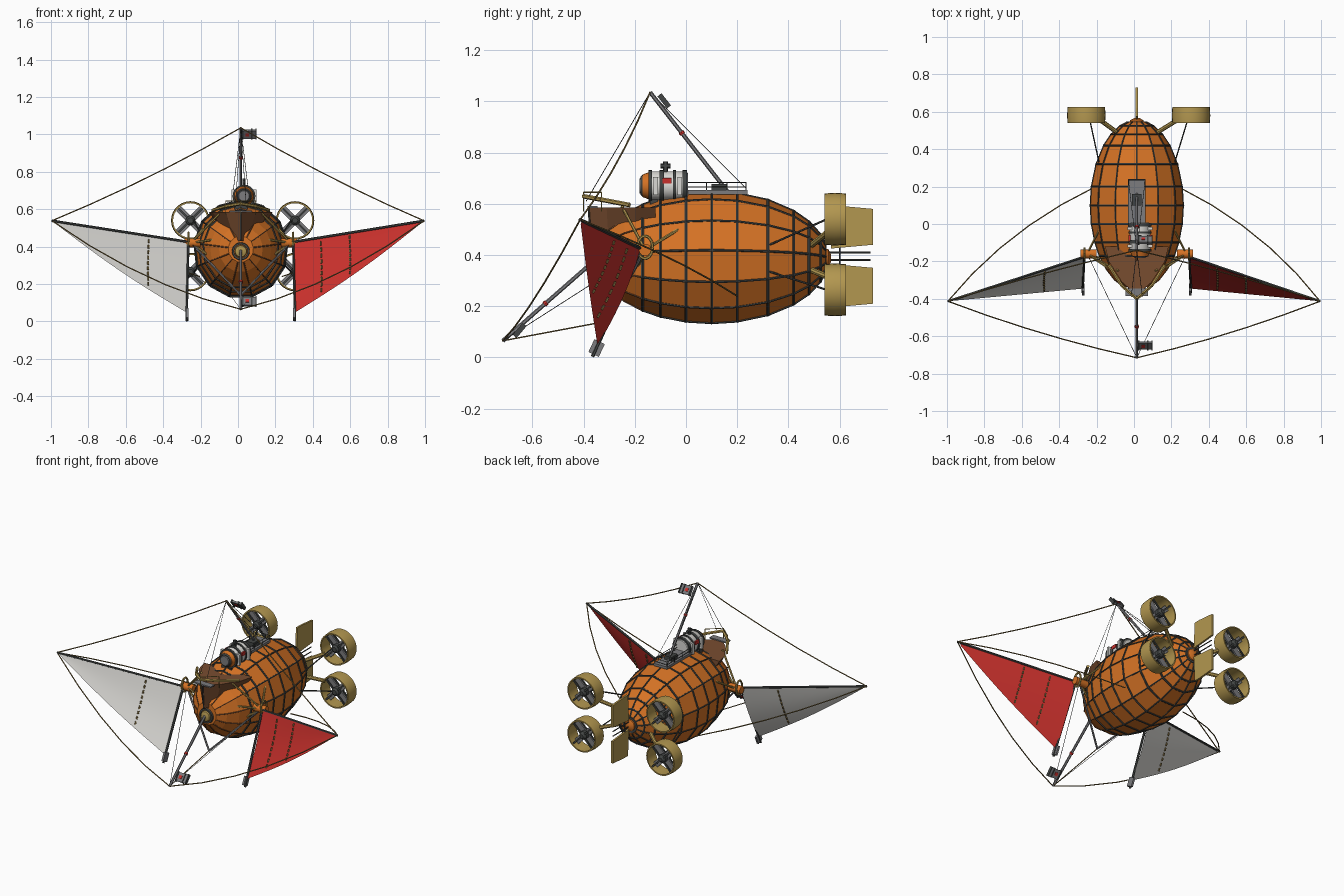
import bpy, bmesh
from math import pi, sin, cos, sqrt, radians
from mathutils import Vector as V, Matrix

if "Cube" in bpy.data.objects:
    bpy.data.objects.remove(bpy.data.objects["Cube"])


def material(name, *rgb):
    m = bpy.data.materials.new(name)
    m.use_nodes = True
    m.diffuse_color = (*rgb, 1)
    m.node_tree.nodes["Principled BSDF"].inputs["Base Color"].default_value = (*rgb, 1)
    return m


ORANGE = material("orange canvas", .67, .17, .018)
DARK = material("dark iron", .055, .06, .058)
STEEL = material("grey steel", .2, .2, .21)
GOLD = material("brass", .45, .31, .08)
BROWN = material("brown wood", .19, .075, .03)
RED = material("red cloth", .58, .03, .025)
WHITE = material("pale cloth", .7, .69, .66)
ROPE = material("rope", .24, .165, .055)

CX, CZ = .015, .387          # hull axis


def finish(name, bm, mat, smooth=False):
    bmesh.ops.recalc_face_normals(bm, faces=bm.faces)
    me = bpy.data.meshes.new(name)
    bm.to_mesh(me)
    bm.free()
    me.materials.append(mat)
    ob = bpy.data.objects.new(name, me)
    bpy.context.collection.objects.link(ob)
    if smooth:
        bpy.ops.object.select_all(action='DESELECT')
        ob.select_set(True)
        bpy.context.view_layer.objects.active = ob
        bpy.ops.object.shade_smooth_by_angle(angle=radians(35))


def rods(name, paths, r, mat, sides=6):
    """Round bars along each polyline."""
    bm = bmesh.new()
    for path in paths:
        for a, b in zip(path, path[1:]):
            a, b = V(a), V(b)
            d = b - a
            mx = Matrix.Translation((a + b) / 2) @ d.to_track_quat('Z', 'Y').to_matrix().to_4x4()
            bmesh.ops.create_cone(bm, cap_ends=True, segments=sides, radius1=r, radius2=r,
                                  depth=d.length, matrix=mx)
    finish(name, bm, mat, True)


def boxes(name, items, mat):
    """Items are (centre, size) or (centre, size, angle, axis)."""
    bm = bmesh.new()
    for c, s, *turn in items:
        rot = Matrix.Rotation(radians(turn[0]), 4, turn[1]) if turn else Matrix()
        bmesh.ops.create_cube(bm, size=1, matrix=Matrix.Translation(c) @ rot @ Matrix.Diagonal((*s, 1)))
    finish(name, bm, mat)


def circle(y, r, x, z, n, tall=1):
    angles = [pi / 2 + 2 * pi * i / n for i in range(n)]
    return [(x + r * cos(a), y, z + tall * r * sin(a)) for a in angles]


def lathe(name, profile, x, z, mat, n=24, loop=False, smooth=True, tall=1):
    """Spin (y, radius) pairs about an axis along y."""
    bm = bmesh.new()
    rings = [[bm.verts.new(p) for p in circle(y, r, x, z, n, tall)] for y, r in profile]
    pairs = list(zip(rings, rings[1:])) + ([(rings[-1], rings[0])] if loop else [])
    for a, b in pairs:
        for i in range(n):
            bm.faces.new((a[i], a[i - 1], b[i - 1], b[i]))
    if not loop:
        bm.faces.new(rings[0])
        bm.faces.new(rings[-1])
    finish(name, bm, mat, smooth)


def plate(name, outline, thick, mat):
    """Upright plate from a (y, z) outline."""
    bm = bmesh.new()
    f = bm.faces.new([bm.verts.new((CX - thick / 2, y, z)) for y, z in outline])
    ext = bmesh.ops.extrude_face_region(bm, geom=[f])["geom"]
    bmesh.ops.translate(bm, vec=(thick, 0, 0), verts=[g for g in ext if isinstance(g, bmesh.types.BMVert)])
    finish(name, bm, mat)


def slack(a, b, sag, n=5):
    a, b, sag = V(a), V(b), V(sag)
    return [a.lerp(b, i / n) + sag * 4 * (i / n) * (1 - i / n) for i in range(n + 1)]


# Thirteen-sided hull with hoops and lengthwise ribs
SIDES = 13
stations = (-.338, -.3, -.24, -.17, -.1, 0, .1, .2, .32, .42, .48, .525, .545)
profile = [(y, .25 * sqrt(1 - ((y - .1) / .455) ** 2)) for y in stations]
lathe("hull", profile, CX, CZ, ORANGE, SIDES, smooth=False, tall=1.04)
hoops = [circle(y, r, CX, CZ, SIDES, 1.04) for y, r in profile]
rods("hull_hoops", [h + h[:1] for h in hoops[3:12]], .006, DARK)
rods("hull_ribs", list(zip(*hoops[3:])), .0045, DARK)
rods("nose_ribs", list(zip(*hoops[:4])), .0035, BROWN)

# Nose and tail fittings
lathe("nose_ring", [(-.35, .046), (-.32, .05), (-.32, .036), (-.35, .036)], CX, .375, DARK, loop=True)
lathe("nose_cap", [(-.362, .016), (-.356, .03), (-.32, .036)], CX, .375, GOLD)
lathe("tail_ring", [(.53, .058), (.548, .05), (.548, .03), (.53, .03)], CX, CZ, DARK, loop=True)
lathe("tail_cap", [(.53, .04), (.555, .036), (.566, .015)], CX, CZ, ORANGE)

# Wooden foredeck shaped like a prow
bm = bmesh.new()
plan = [(-.17, -.12), (-.15, -.2), (-.08, -.31), (0, -.38), (.08, -.31), (.15, -.2), (.17, -.12)]
top = [bm.verts.new((CX + x, y, .585)) for x, y in plan]
low = [bm.verts.new((CX + x * .4, y * .97, .43)) for x, y in plan]
bm.faces.new(top)
bm.faces.new(low)
for i in range(len(plan)):
    bm.faces.new((top[i - 1], top[i], low[i], low[i - 1]))
finish("foredeck", bm, BROWN)
rail = [(CX + x, y - .02, .595 + max(0, -y - .2) * .19) for x, y in plan[1:-1]]
rods("foredeck_rail", [rail], .009, GOLD)
rods("foredeck_top_rail", [[(x, y, .645) for x, y, z in rail[1:-1]]], .0025, GOLD)
rods("foredeck_posts", [[(x, y, .57), (x, y, .645)] for x, y, z in rail[1:-1]], .0025, GOLD)
rods("stem_post", [[(CX, -.38, .585), (CX, -.37, .43)]], .004, DARK)
boxes("prow_step", [((CX, -.365, .588), (.12, .04, .008))], STEEL)

# Top deck with railing
boxes("top_deck", [((CX, .11, .645), (.095, .26, .016))], STEEL)
boxes("mast_step", [((CX, .13, .663), (.05, .06, .03))], DARK)
corners = [(CX + sx * .045, y) for sx, y in ((-1, 0), (-1, .235), (1, .235), (1, 0))]
rods("top_deck_rail", [[(x, y, z) for x, y in corners] for z in (.665, .683)], .002, DARK)
rods("top_deck_posts", [[(CX + s * .045, y, .645), (CX + s * .045, y, .683)]
                        for s in (-1, 1) for y in (0, .08, .16, .235)], .002, DARK)

# Engine drum on a pedestal
EX, EZ = .032, .67
lathe("engine_drum", [(-.15, .05), (-.14, .056), (0, .056), (.008, .048)], EX, EZ, WHITE)
for i, (y, w) in enumerate(((-.14, .014), (-.095, .018), (-.045, .012), (-.005, .018))):
    lathe(f"engine_band_{i}", [(y - w / 2, .061), (y + w / 2, .061)], EX, EZ, DARK)
lathe("engine_collar", [(-.17, .044), (-.147, .052)], EX, EZ, ORANGE)
lathe("engine_face", [(-.177, .036), (-.169, .043)], EX, EZ, DARK)
lathe("engine_hub", [(-.182, .028), (-.176, .032)], EX, EZ, STEEL)
boxes("engine_badge", [((EX + s * .056, -.075, EZ + .02), (.009, .035, .022)) for s in (-1, 1)], RED)
boxes("engine_pedestal", [((CX, y, .6), (.07, .03, .08)) for y in (-.125, -.02)], DARK)
rods("engine_chimney", [[(EX, -.08, .71), (EX, -.08, .765)], [(EX, -.1, .748), (EX, -.06, .748)]], .01, DARK)
boxes("engine_side_cylinders", [((EX + s * .055, y, EZ), (.025, .016, .07))
                                for s in (-1, 1) for y in (-.118, -.025)], WHITE)

# Mast and bowsprit
mast_foot, mast_top = (CX, .16, .65), (CX, -.14, 1.035)
sprit_foot, sprit_tip = (CX, -.31, .42), (CX, -.715, .065)
keel = (CX, -.315, .14)
rods("mast", [[mast_foot, mast_top]], .008, STEEL)
rods("bowsprit", [[sprit_foot, sprit_tip]], .008, STEEL)
for tag, foot, tip, tilt in (("mast", mast_foot, mast_top, 38), ("bowsprit", sprit_foot, sprit_tip, -40)):
    a, b = V(foot), V(tip)
    p = b.lerp(a, .1) + V((.045, .025, .005))
    boxes(tag + "_pennant", [(p, (.075, .012, .055), tilt, 'X')], STEEL)
    boxes(tag + "_pennant_bars", [(p + V((dx, 0, 0)), (.007, .02, .06), tilt, 'X')
                                  for dx in (-.034, .014, .036)], DARK)
    boxes(tag + "_pennant_badge", [(p + V((-.01, 0, 0)), (.02, .018, .02), tilt, 'X')], RED)
    q = b.lerp(a, .4)
    rods(tag + "_collar", [[q, q.lerp(a, .04)]], .011, RED, 8)

# Sails, spars, sail roots and rigging on both sides
for side, s, cloth, reefs in (("left", 1, RED, (.79, .57)), ("right", -1, WHITE, (.71,))):
    tip = V((s * .995, -.413, .538))
    head = V((CX + s * .28, -.175, .425))
    foot = V((CX + s * .285, -.345, .045))
    end = V((CX + s * .29, -.365, .003))
    root = V((CX + s * .265, -.16, .42))
    normal = (head - tip).cross(foot - tip).normalized()
    if normal.y < 0:
        normal.negate()

    def on_sail(u, v, lift=0):
        p = tip.lerp(head.lerp(foot, v), u)
        droop = V((0, 0, -.02)) * sin(pi * u) * v
        return p + droop + normal * (.014 * sin(pi * v) * u + lift)

    bm = bmesh.new()
    n = 12
    grid = [[bm.verts.new(on_sail(.03 + .97 * i / n, j / n)) for j in range(n + 1)] for i in range(n + 1)]
    for i in range(n):
        for j in range(n):
            bm.faces.new((grid[i][j], grid[i + 1][j], grid[i + 1][j + 1], grid[i][j + 1]))
    finish(side + "_sail", bm, cloth, True)
    rods(side + "_sail_reefs", [[on_sail(u, j / 10 - .03, k), on_sail(u, j / 10 + .03, k)]
                                for u in reefs for j in range(1, 10) for k in (-.004, .004)], .005, ROPE, 5)
    rods(side + "_sail_spars", [[head, tip], [head, end]], .007, DARK)
    boxes(side + "_sail_weight", [(foot.lerp(end, .2), (.012, .045, .055), -25, 'X')], STEEL)
    rods(side + "_sail_winch", [[root - V((s * .05, 0, 0)), root + V((s * .035, 0, 0))]], .024, ORANGE, 12)
    rods(side + "_sail_bracket", [[root, (CX + s * x, y, z)] for x, y, z in
                                  ((.1, -.25, .59), (.14, -.2, .33), (.2, -.03, .5), (.06, -.3, .45))], .006, GOLD)
    ring = [root + V((s * .015, .03 * cos(a * pi / 6), .045 * sin(a * pi / 6) + .01)) for a in range(13)]
    rods(side + "_sail_hoop", [ring], .006, GOLD)
    rods(side + "_keel_strut", [[root, keel]], .006, STEEL)
    rods(side + "_ropes", [slack(tip, mast_top, (0, .01, -.02)),
                           slack(tip, sprit_tip, (0, -.02, -.06)),
                           slack(tip, (CX + s * .22, .2, .24), (s * .04, .04, 0))], .0035, ROPE, 5)
    rods(side + "_stays", [[root, sprit_tip], [mast_top, (CX + s * .045, .235, .66)],
                           [mast_top, (CX + s * .03, -.39, .61)]], .0015, DARK, 4)

    # Ducted propellers, upper and lower
    for level, t in (("upper", 1), ("lower", -1)):
        tag = f"{side}_{level}_"
        px, pz = .025 + s * .28, .402 + t * .138
        lathe(tag + "duct", [(.54, .1), (.58, .103), (.625, .1), (.625, .092), (.54, .092)],
              px, pz, GOLD, 28, loop=True)
        lathe(tag + "motor", [(.54, .015), (.55, .026), (.61, .026), (.625, .012)], px, pz, DARK, 12)
        boxes(tag + "blades", [((px, .58, pz), (.178, .01, .036), a, 'Y') for a in (45, -45)], STEEL)
        boxes(tag + "duct_stays", [((px, y, pz), (.186, .008, .01), a, 'Y')
                                   for y in (.552, .612) for a in (45, -45)], DARK)
        inner = (px - s * .075, .555, pz - t * .05)
        rods(tag + "pylon", [[inner, (CX + s * .085, .475, CZ + t * .04)]], .012, GOLD, 8)
        rods(tag + "brace", [[(px - s * .02, .55, pz), (CX + s * .2, .32, CZ + t * .05)]], .004, DARK)

rods("bobstay", [[keel, sprit_tip]], .003, ROPE, 5)

# Tail fins
for level, t in (("upper", 1), ("lower", -1)):
    outline = [(.565, .03), (.62, .035), (.73, .045), (.73, .185), (.62, .195), (.575, .195)]
    plate(level + "_fin", [(y, .395 + t * z) for y, z in outline], .012, GOLD)
rods("fin_hinges", [[(CX, .56, z), (CX, .72, z)] for z in (.38, .41)] +
     [[(CX, .6, .2), (CX, .6, .59)]], .0035, DARK)
